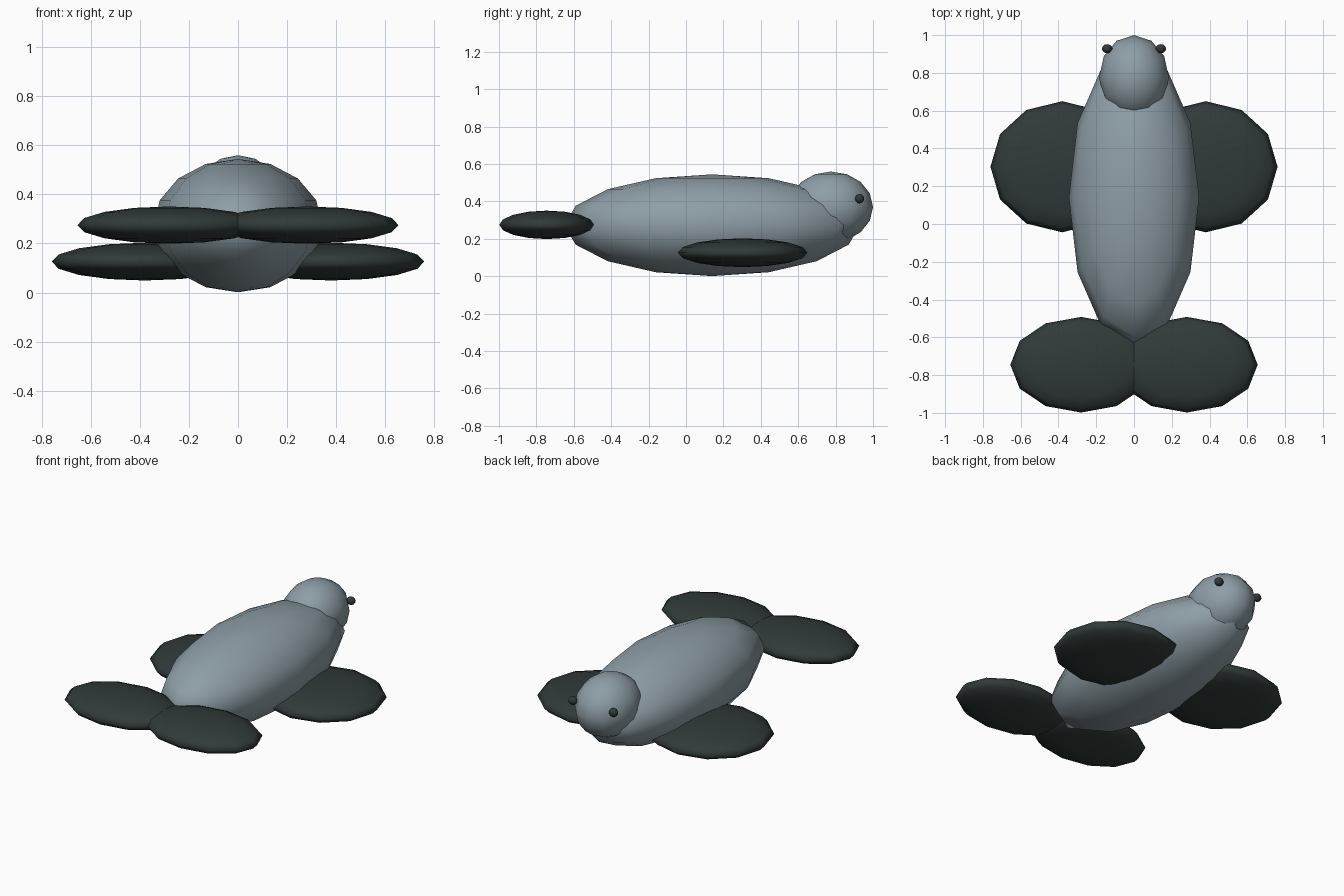
import bpy

cube = bpy.data.objects.get("Cube")
if cube:
    bpy.data.objects.remove(cube, do_unlink=True)


def material(name, colour):
    mat = bpy.data.materials.new(name)
    mat.use_nodes = True
    mat.diffuse_color = (*colour, 1)
    bsdf = mat.node_tree.nodes["Principled BSDF"]
    bsdf.inputs["Base Color"].default_value = (*colour, 1)
    bsdf.inputs["Roughness"].default_value = 0.8
    return mat


def ellipsoid(name, centre, radii, mat):
    """Low-poly smooth sphere, poles up and down, stretched to its radii."""
    bpy.ops.mesh.primitive_uv_sphere_add(segments=12, ring_count=8, radius=1, location=centre)
    obj = bpy.context.object
    obj.name = name
    obj.scale = radii
    bpy.ops.object.transform_apply(location=False, rotation=False, scale=True)
    bpy.ops.object.shade_smooth()
    obj.data.materials.append(mat)
    return obj


grey = material("blue grey skin", (0.27, 0.34, 0.38))
dark = material("dark slate", (0.03, 0.043, 0.041))

# Trunk and head
ellipsoid("body", (0, 0.14, 0.273), (0.345, 0.79, 0.272), grey)
ellipsoid("head", (0, 0.775, 0.37), (0.185, 0.225, 0.19), grey)

# Mirrored pairs
for side, s in (("left", 1), ("right", -1)):
    ellipsoid(side + "_front_flipper", (s * 0.38, 0.303, 0.126), (0.38, 0.347, 0.077), dark)
    ellipsoid(side + "_tail_flipper", (s * 0.28, -0.745, 0.275), (0.375, 0.253, 0.076), dark)
    ellipsoid(side + "_eye", (s * 0.142, 0.928, 0.415), (0.028, 0.024, 0.025), dark)
